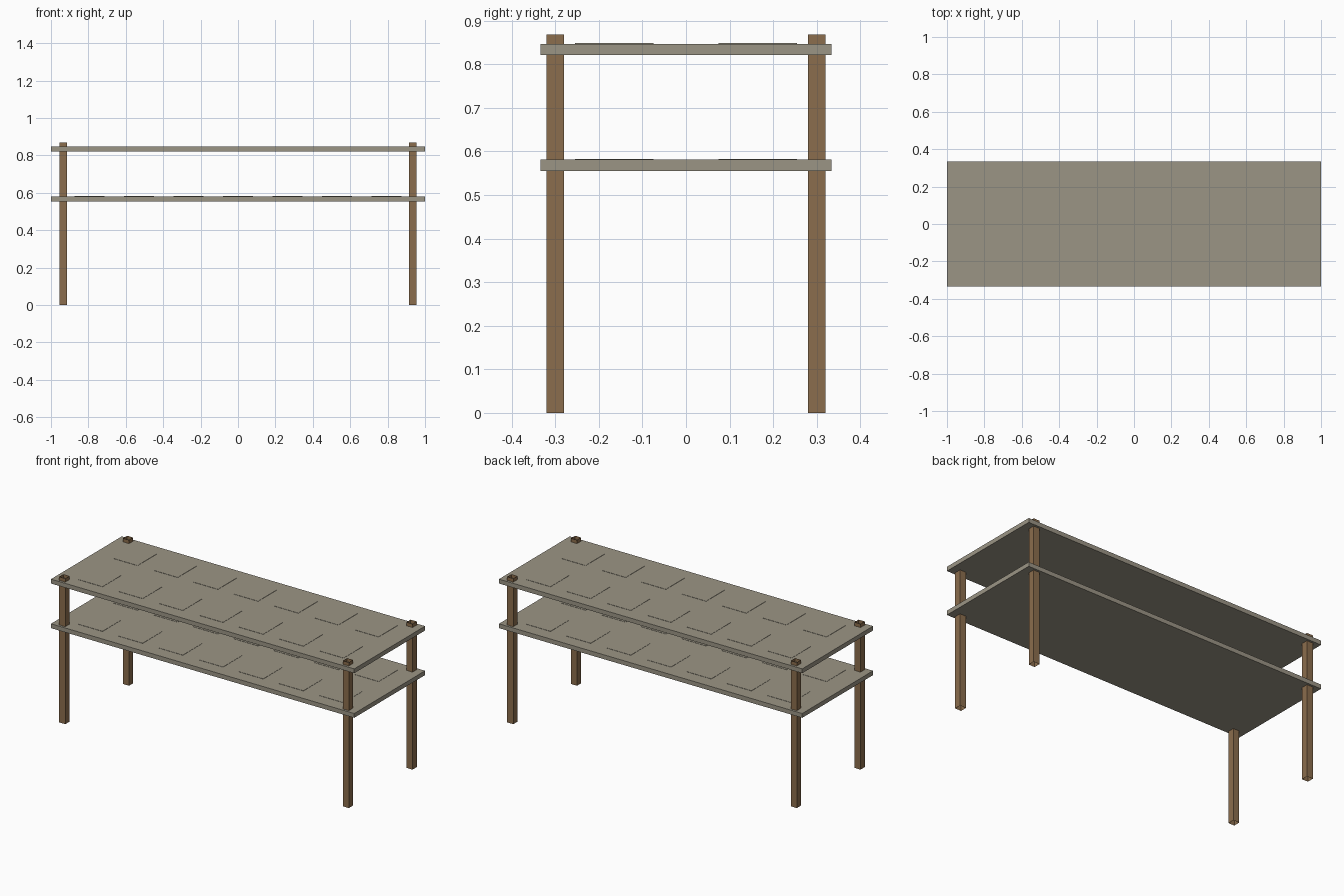
import bpy
import bmesh
from mathutils import Matrix, Vector

cube = bpy.data.objects.get("Cube")
if cube:
    bpy.data.objects.remove(cube, do_unlink=True)


def make_material(name, color):
    mat = bpy.data.materials.new(name)
    mat.use_nodes = True
    mat.diffuse_color = color
    mat.node_tree.nodes["Principled BSDF"].inputs["Base Color"].default_value = color
    return mat


def box(name, center, size, mat, open_ends=False):
    """Box part; open_ends leaves a four-sided tube along z."""
    bm = bmesh.new()
    bmesh.ops.create_cube(bm, size=1, matrix=Matrix.LocRotScale(None, None, Vector(size)))
    bm.normal_update()
    if open_ends:
        caps = [f for f in bm.faces if abs(f.normal.z) > 0.5]
        bmesh.ops.delete(bm, geom=caps, context="FACES_ONLY")
    mesh = bpy.data.meshes.new(name)
    bm.to_mesh(mesh)
    bm.free()
    mesh.materials.append(mat)
    obj = bpy.data.objects.new(name, mesh)
    obj.location = center
    bpy.context.collection.objects.link(obj)
    return obj


stone = make_material("warm grey board", (0.33, 0.30, 0.235, 1))
wood = make_material("brown wood", (0.26, 0.155, 0.075, 1))

# Four hollow square legs, open at both ends
LEG_HEIGHT = 0.868
for side, x in (("right", -0.935), ("left", 0.935)):
    for end, y in (("front", -0.3), ("back", 0.3)):
        box(f"{end}_{side}_leg", (x, y, LEG_HEIGHT / 2), (0.04, 0.04, LEG_HEIGHT), wood, True)

# Two shelves, each with two rows of barely raised square pads
THICK = 0.026
for level, top in (("lower", 0.581), ("upper", 0.847)):
    box(f"{level}_shelf", (0, 0, top - THICK / 2), (2, 0.667, THICK), stone)
    for row, y in (("front", -0.165), ("back", 0.165)):
        for i in range(7):
            x = (i - 3) * 0.265
            box(f"{level}_{row}_pad_{i + 1}", (x, y, top), (0.16, 0.18, 0.003), stone)
